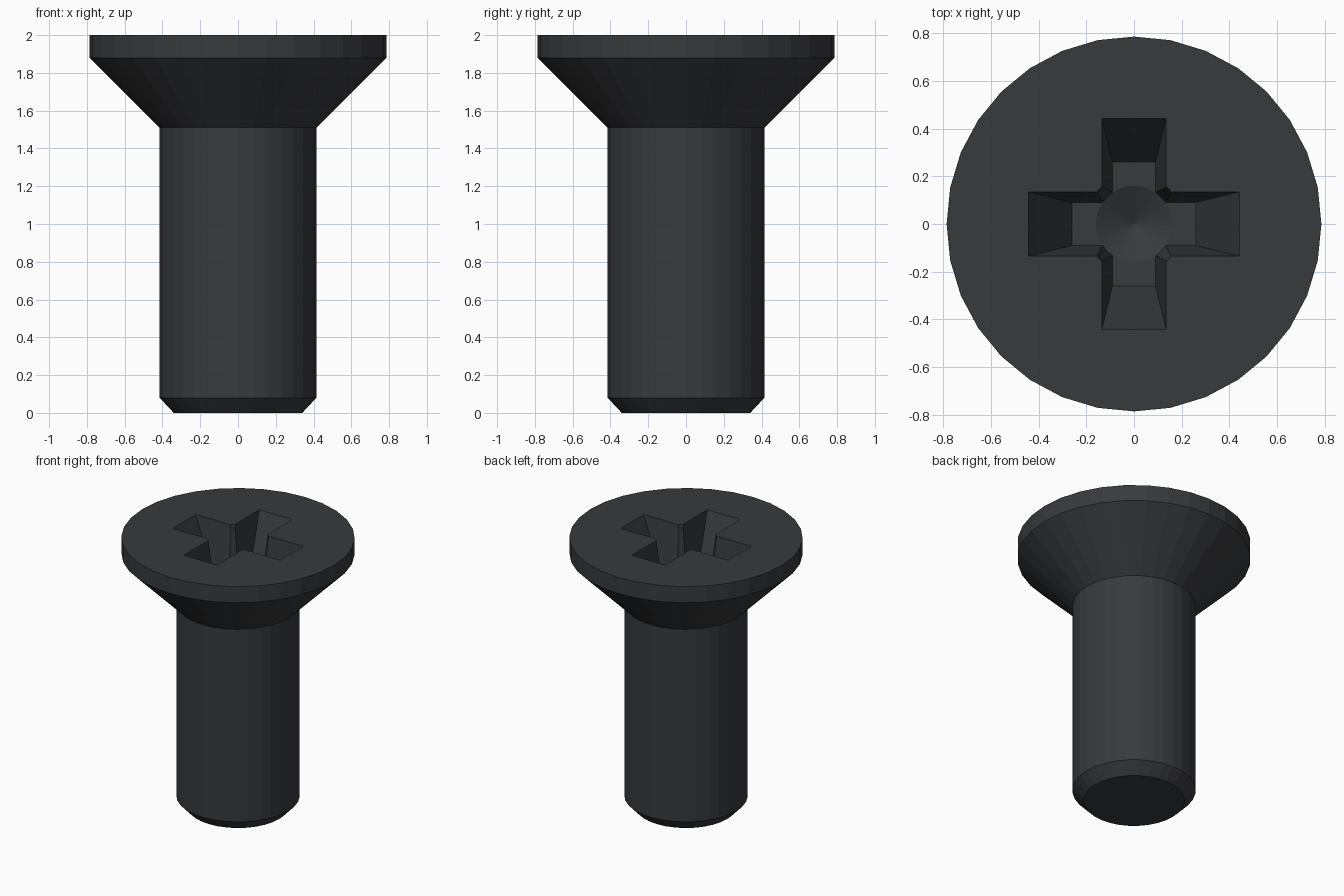
import bpy, bmesh
from math import cos, sin, tau

if "Cube" in bpy.data.objects:
    bpy.data.objects.remove(bpy.data.objects["Cube"])

SIDES = 32
TOP = 2.0
DEPTH = 0.42      # recess depth
LIP = 0.05        # cutters rise this far above the head


def stack(name, rings):
    """Solid from matching point rings stacked bottom to top."""
    bm = bmesh.new()
    loops = [[bm.verts.new(p) for p in ring] for ring in rings]
    for a, b in zip(loops, loops[1:]):
        n = len(b)
        for i in range(n):
            j = (i + 1) % n
            if len(a) == 1:
                bm.faces.new((a[0], b[j], b[i]))
            else:
                bm.faces.new((a[i], a[j], b[j], b[i]))
    for end in (loops[0], loops[-1]):
        if len(end) > 2:
            bm.faces.new(end)
    bmesh.ops.recalc_face_normals(bm, faces=bm.faces)
    mesh = bpy.data.meshes.new(name)
    bm.to_mesh(mesh)
    bm.free()
    obj = bpy.data.objects.new(name, mesh)
    bpy.context.collection.objects.link(obj)
    return obj


def circle(r, z):
    if r == 0:
        return [(0, 0, z)]
    return [(r * cos(tau * i / SIDES), r * sin(tau * i / SIDES), z)
            for i in range(SIDES)]


def cross(w, l, z):
    pts = []
    c, s = 1, 0
    for _ in range(4):
        for x, y in ((l, -w), (l, w), (w, w)):
            pts.append((x * c - y * s, x * s + y * c, z))
        c, s = -s, c
    return pts


def extend(low, high):
    """Continue a taper from recess floor to mouth up to the lip."""
    return high + (high - low) * LIP / DEPTH


# Screw body: chamfered tip, shank, countersunk head
profile = [(0.34, 0), (0.415, 0.08), (0.415, 1.51), (0.785, 1.88), (0.785, TOP)]
screw = stack("screw", [circle(r, z) for r, z in profile])

# Tapered cross recess
floor = TOP - DEPTH
cross_cutter = stack("cross_recess_cutter", [
    cross(0.09, 0.26, floor),
    cross(extend(0.09, 0.135), extend(0.26, 0.442), TOP + LIP)])

# Central tapered hole with conical bottom
hole_cutter = stack("centre_hole_cutter", [
    circle(0, floor - 0.08),
    circle(0.16, floor),
    circle(extend(0.16, 0.207), TOP + LIP)])

for cutter in (cross_cutter, hole_cutter):
    mod = screw.modifiers.new(cutter.name, 'BOOLEAN')
    mod.operation = 'DIFFERENCE'
    mod.solver = 'EXACT'
    mod.object = cutter
    cutter.hide_render = True
    cutter.hide_viewport = True
    cutter.display_type = 'WIRE'

# Dark metal
metal = bpy.data.materials.new("dark_metal")
metal.diffuse_color = (0.04, 0.042, 0.046, 1)
metal.use_nodes = True
metal.node_tree.nodes["Principled BSDF"].inputs["Base Color"].default_value = metal.diffuse_color
screw.data.materials.append(metal)
